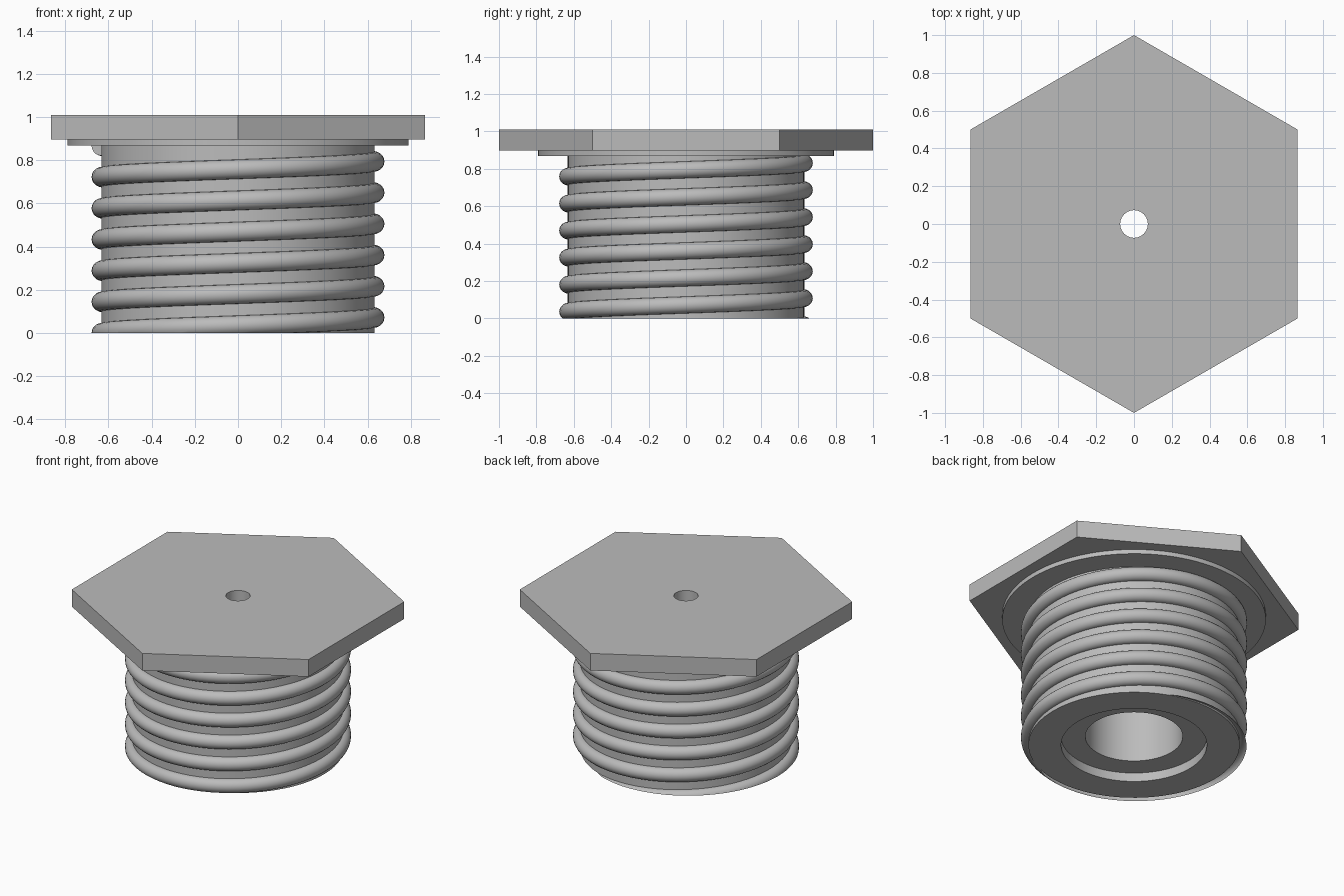
import bpy, bmesh, math

if "Cube" in bpy.data.objects:
    bpy.data.objects.remove(bpy.data.objects["Cube"], do_unlink=True)

grey = bpy.data.materials.new("plain grey")
grey.use_nodes = True
colour = (0.5, 0.5, 0.5, 1)
grey.diffuse_color = colour
grey.node_tree.nodes["Principled BSDF"].inputs["Base Color"].default_value = colour


def finish(bm, name):
    bmesh.ops.recalc_face_normals(bm, faces=bm.faces)
    mesh = bpy.data.meshes.new(name)
    bm.to_mesh(mesh)
    bm.free()
    obj = bpy.data.objects.new(name, mesh)
    bpy.context.collection.objects.link(obj)
    mesh.materials.append(grey)
    bpy.ops.object.select_all(action="DESELECT")
    bpy.context.view_layer.objects.active = obj
    obj.select_set(True)
    bpy.ops.object.shade_smooth_by_angle(angle=math.radians(30))


def join_rings(bm, rings, wrap):
    pairs = list(zip(rings, rings[1:]))
    if wrap:
        pairs.append((rings[-1], rings[0]))
    for a, b in pairs:
        for i in range(len(a)):
            j = (i + 1) % len(a)
            bm.faces.new((a[i], a[j], b[j], b[i]))


def hexagon(angle):
    # Distance to the side of a unit hexagon with corners on the y axis
    off = (angle + math.pi / 6) % (math.pi / 3) - math.pi / 6
    return math.cos(math.pi / 6) / math.cos(off)


def lathe(name, profile, segments=96, hex_from=9):
    # Closed (radius, height) profile; radii from hex_from on follow the hexagon
    bm = bmesh.new()
    rings = []
    for r, z in profile:
        ring = []
        for i in range(segments):
            a = math.tau * i / segments
            d = r * hexagon(a) if r >= hex_from else r
            ring.append(bm.verts.new((d * math.cos(a), d * math.sin(a), z)))
        rings.append(ring)
    join_rings(bm, rings, True)
    finish(bm, name)


PLATE, COLLAR, TOP = 0.897, 0.868, 1.01
PIN, BORE, RECESS, BODY = 0.073, 0.292, 0.437, 0.633

# Hexagonal head with a pin hole
lathe("hex_head", [(PIN, PLATE), (1, PLATE), (1, TOP), (PIN, TOP)], hex_from=1)

# Hollow barrel with a collar under the head and a stepped mouth
lathe("barrel", [(BORE, PLATE), (0.79, PLATE), (0.79, COLLAR), (BODY, COLLAR),
                 (BODY, 0), (RECESS, 0), (RECESS, 0.058), (BORE, 0.058)])

# Round helical thread, trimmed flat at the foot
bm = bmesh.new()
pitch, tube, steps, sides = 0.1445, 0.045, 72, 20
rings = []
for k in range(-steps // 2, 6 * steps + 1):
    a = math.pi + math.tau * k / steps
    ring = []
    for s in range(sides):
        t = math.tau * s / sides
        r = BODY + tube * math.cos(t)
        z = pitch * k / steps + tube * math.sin(t)
        ring.append(bm.verts.new((r * math.cos(a), r * math.sin(a), z)))
    rings.append(ring)
join_rings(bm, rings, False)
for ring in (rings[0], rings[-1]):
    bm.faces.new(ring)
cut = bmesh.ops.bisect_plane(bm, geom=bm.verts[:] + bm.edges[:] + bm.faces[:],
                             plane_co=(0, 0, 0), plane_no=(0, 0, 1), clear_inner=True)
rim = [e for e in cut["geom_cut"] if isinstance(e, bmesh.types.BMEdge)]
bmesh.ops.holes_fill(bm, edges=rim, sides=0)
finish(bm, "thread")
